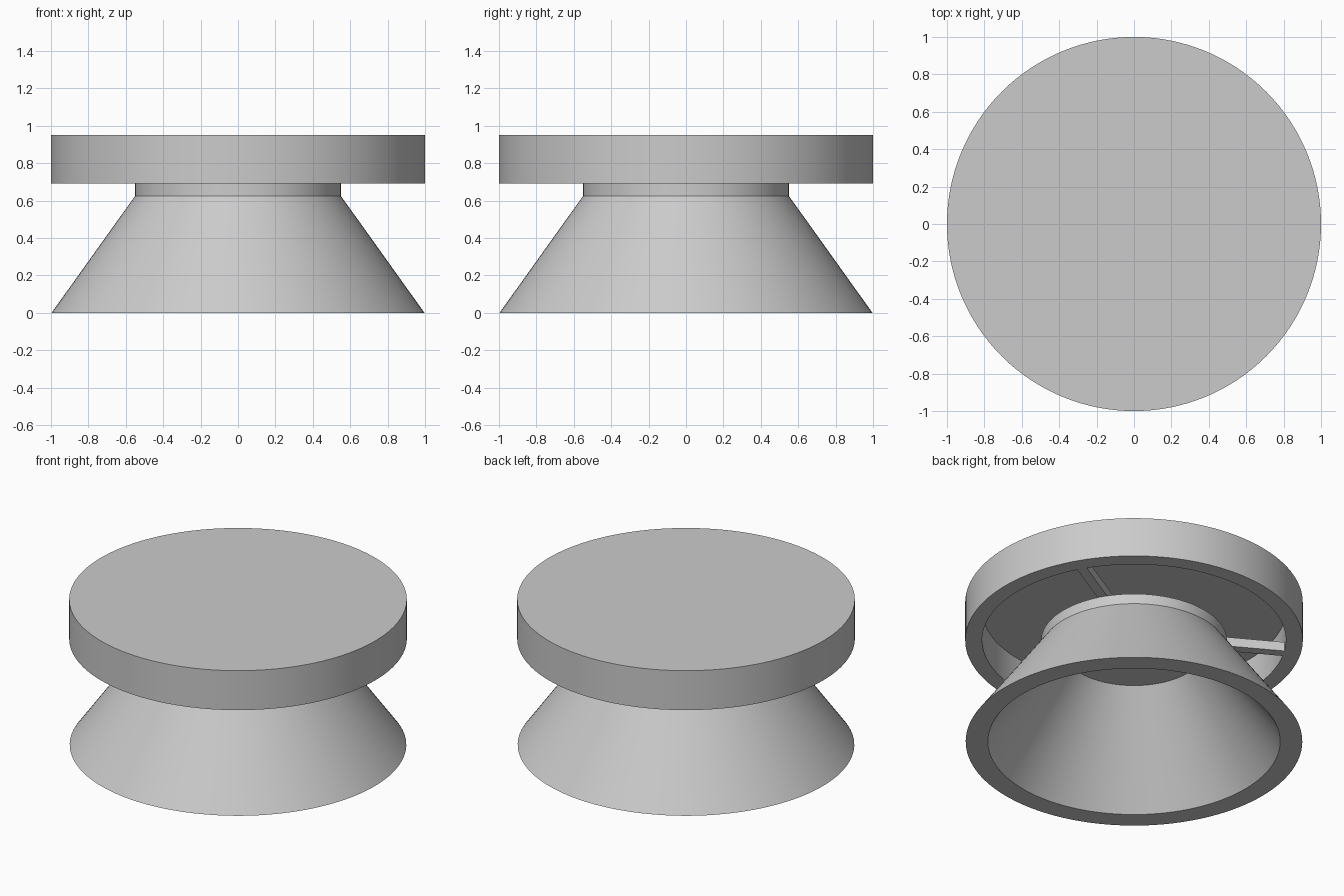
import bpy, math
from mathutils import Matrix

if "Cube" in bpy.data.objects:
    bpy.data.objects.remove(bpy.data.objects["Cube"])

SEG = 128

grey = bpy.data.materials.new("plain_grey")
grey.diffuse_color = (0.6, 0.6, 0.6, 1.0)
grey.use_nodes = True
grey.node_tree.nodes["Principled BSDF"].inputs["Base Color"].default_value = grey.diffuse_color


def finish(name, verts, faces):
    mesh = bpy.data.meshes.new(name)
    mesh.from_pydata(verts, [], faces)
    mesh.materials.append(grey)
    obj = bpy.data.objects.new(name, mesh)
    bpy.context.collection.objects.link(obj)
    return obj


def lathe(name, profile):
    """Spin an (r, z) profile, listed from outside bottom up and round; both ends are capped if open at the axis."""
    verts, faces = [], []
    for r, z in profile:
        for i in range(SEG):
            a = 2 * math.pi * i / SEG
            verts.append((r * math.cos(a), r * math.sin(a), z))
    for k in range(len(profile) - 1):
        for i in range(SEG):
            j = (i + 1) % SEG
            faces.append((k * SEG + i, k * SEG + j, (k + 1) * SEG + j, (k + 1) * SEG + i))
    # end discs: first ring faces down, last ring faces up
    faces.append(tuple(reversed(range(SEG))))
    last = (len(profile) - 1) * SEG
    faces.append(tuple(range(last, last + SEG)))
    obj = finish(name, verts, faces)
    bpy.ops.object.select_all(action='DESELECT')
    obj.select_set(True)
    bpy.context.view_layer.objects.active = obj
    bpy.ops.object.shade_smooth_by_angle(angle=math.radians(25))
    return obj


# Hollow flared base with a short solid neck
lathe("flared_base", [(0.417, 0.623), (0.866, 0.0), (0.997, 0.0),
                      (0.55, 0.625), (0.55, 0.692)])

# Round cap, hollow underneath
lathe("cap", [(0.9, 0.9), (0.9, 0.692), (1.0, 0.692), (1.0, 0.95)])

# Three bars joining neck and cap rim
box = [(x, y, z) for x in (0.0, 0.92) for y in (-0.03, 0.03) for z in (0.692, 0.752)]
quads = [(0, 1, 3, 2), (4, 6, 7, 5), (0, 4, 5, 1), (2, 3, 7, 6), (0, 2, 6, 4), (1, 5, 7, 3)]
for n in range(3):
    bar = finish(f"support_bar_{n + 1}", box, quads)
    bar.data.transform(Matrix.Rotation(math.radians(30 + 120 * n), 4, 'Z'))
